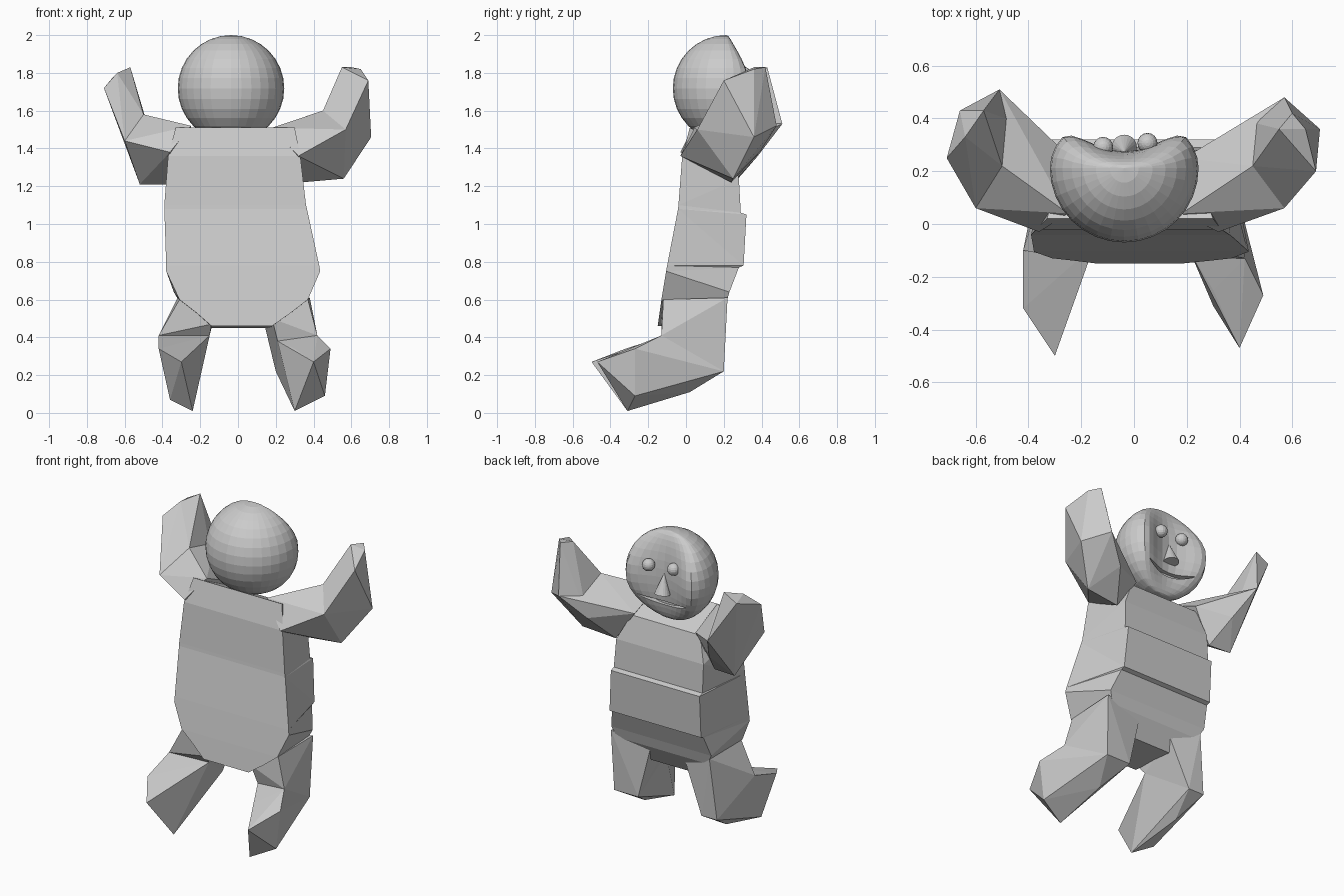
import bpy
import bmesh
import math
from mathutils import Matrix, Vector

start_cube = bpy.data.objects.get("Cube")
if start_cube:
    bpy.data.objects.remove(start_cube, do_unlink=True)

CLAY = (0.6, 0.6, 0.6, 1)
clay = bpy.data.materials.new("grey_clay")
clay.use_nodes = True
clay.diffuse_color = CLAY
clay.node_tree.nodes["Principled BSDF"].inputs["Base Color"].default_value = CLAY


def finish(name, bm):
    """Turn a bmesh into a flat shaded clay object."""
    bmesh.ops.recalc_face_normals(bm, faces=bm.faces[:])
    mesh = bpy.data.meshes.new(name)
    bm.to_mesh(mesh)
    bm.free()
    mesh.materials.append(clay)
    obj = bpy.data.objects.new(name, mesh)
    bpy.context.collection.objects.link(obj)
    return obj


def chunk(name, points):
    """Faceted lump wrapped around a handful of corner points."""
    bm = bmesh.new()
    for point in points:
        bm.verts.new(point)
    result = bmesh.ops.convex_hull(bm, input=bm.verts[:])
    loose = [g for g in result["geom_interior"] if isinstance(g, bmesh.types.BMVert)]
    bmesh.ops.delete(bm, geom=loose, context="VERTS")
    return finish(name, bm)


def limb(upper_name, lower_name, root, joint, tip):
    """Two lumps that share the corners of the joint between them."""
    chunk(upper_name, root + joint)
    chunk(lower_name, joint + tip)


# Torso: stacked four-cornered sections, each with a back edge and a belly edge
# (left x, right x, y, z)
back_edges = [
    (-.33, .30, .02, 1.51), (-.37, .33, -.02, 1.36), (-.39, .36, -.04, 1.1),
    (-.39, .365, -.042, 1.08), (-.38, .43, -.10, .78), (-.38, .435, -.105, .75),
    (-.31, .37, -.13, .6), (-.22, .28, -.14, .53), (-.14, .18, -.15, .46),
]
belly_edges = [
    (-.27, .22, .24, 1.40), (-.32, .30, .28, 1.24), (-.32, .31, .29, 1.06),
    (-.32, .31, .32, 1.05), (-.32, .33, .305, .78), (-.32, .33, .28, .77),
    (-.34, .37, .23, .64), (-.30, .34, .21, .57), (-.15, .17, .14, .45),
]
bm = bmesh.new()
rings = []
for back, belly in zip(back_edges, belly_edges):
    corners = []
    for (left, right, y, z), order in ((back, 1), (belly, -1)):
        corners += [(x, y, z) for x in (left, right)[::order]]
    rings.append([bm.verts.new(c) for c in corners])
for above, below in zip(rings, rings[1:]):
    for i in range(4):
        j = (i + 1) % 4
        bm.faces.new((above[i], above[j], below[j], below[i]))
bm.faces.new(rings[0])
bm.faces.new(rings[-1])
bmesh.ops.triangulate(bm, faces=bm.faces[:])
finish("torso", bm)

# Raised arms
limb("left_upper_arm", "left_forearm",
     root=[(.18, .04, 1.51), (.32, -.03, 1.36), (.33, .24, 1.22), (.19, .25, 1.42)],
     joint=[(.57, .06, 1.5), (.45, .22, 1.6), (.43, .39, 1.38),
            (.57, .48, 1.52), (.705, .36, 1.46), (.56, .25, 1.24)],
     tip=[(.69, .2, 1.76), (.65, .36, 1.82), (.55, .36, 1.83), (.60, .42, 1.83)])
limb("right_upper_arm", "right_forearm",
     root=[(-.25, .04, 1.52), (-.36, -.03, 1.38), (-.37, .24, 1.21), (-.25, .26, 1.42)],
     joint=[(-.60, .06, 1.44), (-.50, .22, 1.58), (-.43, .38, 1.36),
            (-.51, .51, 1.53), (-.52, .25, 1.21)],
     tip=[(-.71, .25, 1.72), (-.66, .43, 1.78), (-.57, .43, 1.83), (-.64, .33, 1.8)])

# Bent legs with the feet trailing behind
limb("left_thigh", "left_foot",
     root=[(.18, -.13, .5), (.37, -.12, .6), (.38, .22, .61), (.12, .19, .55)],
     joint=[(.2, .2, .22), (.37, .2, .22), (.42, -.13, .41), (.21, -.1, .38)],
     tip=[(.40, -.47, .27), (.30, -.31, .01), (.46, -.27, .09),
          (.49, -.27, .34), (.30, -.25, .34), (.28, .02, .11)])
limb("right_thigh", "right_foot",
     root=[(-.14, -.13, .47), (-.31, -.12, .6), (-.32, .22, .61), (-.12, .18, .53)],
     joint=[(-.25, .2, .22), (-.36, .2, .22), (-.42, -.1, .41), (-.15, -.08, .41)],
     tip=[(-.30, -.5, .27), (-.24, -.31, .01), (-.36, -.25, .07),
          (-.42, -.32, .34), (-.25, -.3, .33), (-.3, .02, .11)])

# Head: a ball whose face side is pressed in, deepest along the middle
RADIUS = .282
CENTRE = Vector((-.037, .212, 1.718))
bm = bmesh.new()
bmesh.ops.create_uvsphere(bm, u_segments=32, v_segments=16, radius=RADIUS)
for vert in bm.verts:
    if vert.co.y > 0:
        vert.co.y *= min(.75, .22 + 10 * vert.co.x ** 2)
bmesh.ops.translate(bm, verts=bm.verts[:], vec=CENTRE)
head = finish("head", bm)

# Smile: a crescent prism carved out of the face
STEPS = 12
bm = bmesh.new()
lower, upper = [], []
for i in range(STEPS + 1):
    t = 2 * i / STEPS - 1
    x = CENTRE.x + .17 * t
    lower.append((x, CENTRE.y + .03, 1.54 + .04 * t * t))
    upper.append((x, CENTRE.y + .03, 1.565 + .02 * t * t))
outline = [bm.verts.new(p) for p in lower + upper[::-1]]
face = bm.faces.new(outline)
pushed = bmesh.ops.extrude_face_region(bm, geom=[face])["geom"]
moved = [g for g in pushed if isinstance(g, bmesh.types.BMVert)]
bmesh.ops.translate(bm, verts=moved, vec=(0, .2, 0))
cutter = finish("mouth_cutter", bm)
cutter.hide_render = True
carve = head.modifiers.new("mouth", "BOOLEAN")
carve.operation = "DIFFERENCE"
carve.object = cutter
bpy.context.view_layer.objects.active = head
bpy.ops.object.modifier_apply(modifier=carve.name)
bpy.data.objects.remove(cutter, do_unlink=True)

# Eyes
for side, offset in (("left", Vector((.088, .095, .075))),
                     ("right", Vector((-.08, .08, .085)))):
    bm = bmesh.new()
    bmesh.ops.create_uvsphere(bm, u_segments=16, v_segments=10, radius=.038)
    bmesh.ops.translate(bm, verts=bm.verts[:], vec=CENTRE + offset)
    finish(side + "_eye", bm)

# Nose: an upright cone leaning against the face
bm = bmesh.new()
bmesh.ops.create_cone(bm, cap_ends=True, segments=20, radius1=.048, radius2=0, depth=.13)
lean = Matrix.Rotation(math.radians(8), 4, "X")
bmesh.ops.transform(bm, verts=bm.verts[:],
                    matrix=Matrix.Translation(CENTRE + Vector((0, .07, -.03))) @ lean)
finish("nose", bm)
